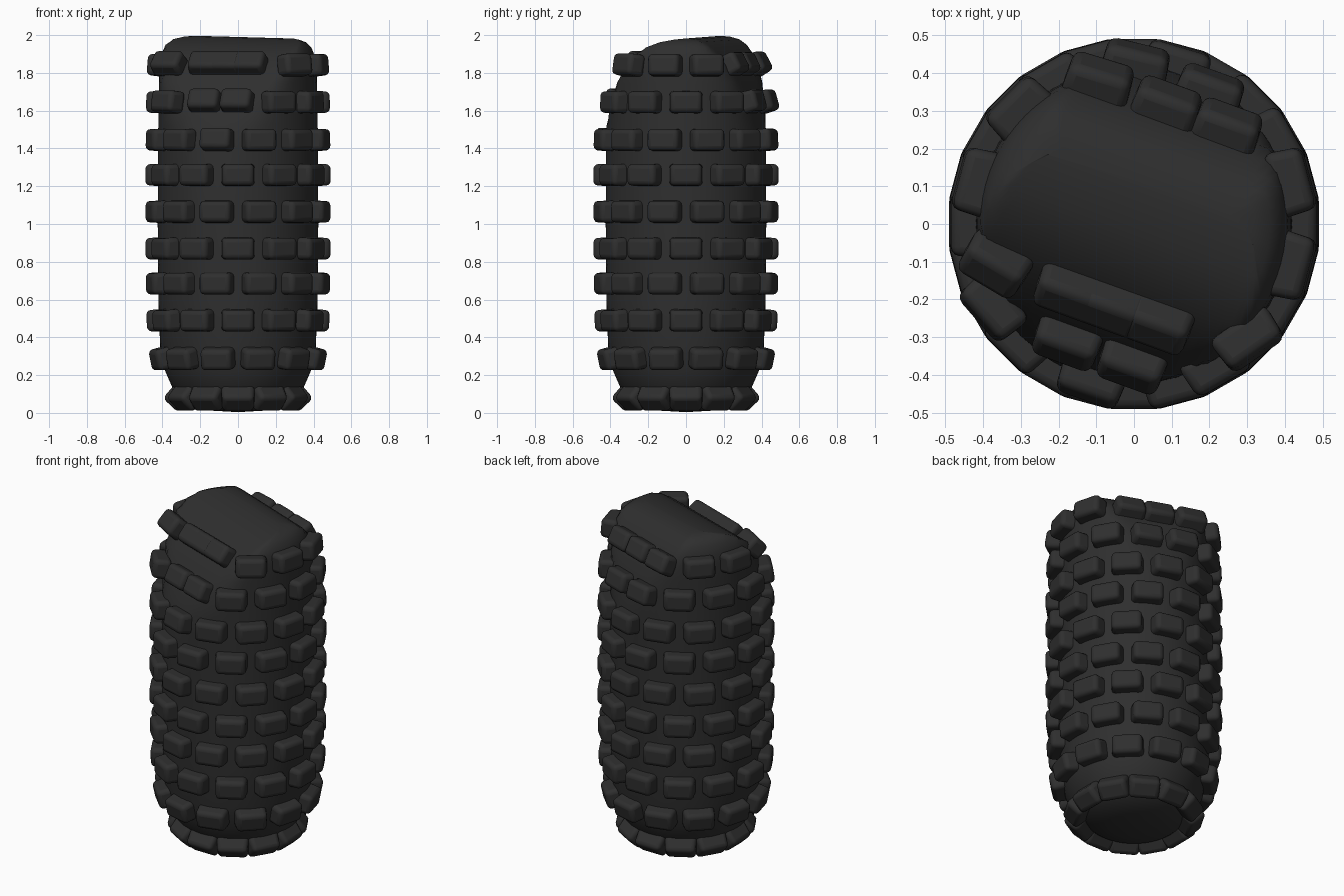
import bpy, bmesh, math
from mathutils import Vector, Matrix

if "Cube" in bpy.data.objects:
    bpy.data.objects.remove(bpy.data.objects["Cube"], do_unlink=True)

mat = bpy.data.materials.new("charcoal rubber")
COL = (0.028, 0.028, 0.028, 1)
mat.diffuse_color = COL
mat.use_nodes = True
bsdf = mat.node_tree.nodes["Principled BSDF"]
bsdf.inputs["Base Color"].default_value = COL
bsdf.inputs["Roughness"].default_value = 0.8

# the flattened crown is turned by this angle about z
TURN = math.radians(-20)
D = Vector((math.cos(TURN), math.sin(TURN), 0))     # along the crown ridge
N = Vector((-math.sin(TURN), math.cos(TURN), 0))    # across the crown ridge

# height, radius, front limit and back limit across the ridge
PROFILE = [
    (0.005, 0.02, -1, 1), (0.012, 0.14, -1, 1), (0.04, 0.25, -1, 1),
    (0.085, 0.31, -1, 1), (0.14, 0.35, -1, 1), (0.22, 0.385, -1, 1),
    (0.35, 0.412, -1, 1), (0.60, 0.422, -1, 1), (1.00, 0.425, -1, 1),
    (1.40, 0.424, -0.424, 0.424), (1.52, 0.422, -0.395, 0.412),
    (1.64, 0.42, -0.34, 0.385), (1.75, 0.418, -0.28, 0.35),
    (1.84, 0.415, -0.215, 0.31), (1.90, 0.407, -0.16, 0.275),
    (1.95, 0.388, -0.09, 0.235), (1.98, 0.36, -0.02, 0.195),
    (1.995, 0.32, 0.05, 0.15), (2.0, 0.28, 0.095, 0.11)]


def section(z):
    """Radius and limits at a height."""
    for a, b in zip(PROFILE, PROFILE[1:]):
        if z <= b[0]:
            k = max(0, (z - a[0]) / (b[0] - a[0]))
            return [a[i] + k * (b[i] - a[i]) for i in (1, 2, 3)]
    return PROFILE[-1][1:]


def surface(ang, z):
    """Point where a horizontal ray from the axis meets the body."""
    r, lo, hi = section(z)
    d = Vector((math.cos(ang), math.sin(ang), 0))
    c = d.dot(N)
    if c > 0.01:
        r = min(r, hi / c)
    elif c < -0.01:
        r = min(r, lo / c)
    return d * r + Vector((0, 0, z))


def finish(bm, name, angle):
    bmesh.ops.recalc_face_normals(bm, faces=bm.faces)
    me = bpy.data.meshes.new(name)
    bm.to_mesh(me)
    bm.free()
    me.materials.append(mat)
    ob = bpy.data.objects.new(name, me)
    bpy.context.collection.objects.link(ob)
    bpy.ops.object.select_all(action='DESELECT')
    ob.select_set(True)
    bpy.context.view_layer.objects.active = ob
    bpy.ops.object.shade_smooth_by_angle(angle=math.radians(angle))
    return ob


# body: lofted rings, clipped by the two crown flats
SEG = 72
bm = bmesh.new()
rings = []
for z, r, lo, hi in PROFILE:
    ring = []
    for i in range(SEG):
        t = 2 * math.pi * i / SEG
        u = r * math.cos(t)
        v = min(max(r * math.sin(t), lo), hi)
        tilt = 0.022 * (u + 0.42) / 0.84 * max(0, (z - 1.8) / 0.2)
        ring.append(bm.verts.new(D * u + N * v + Vector((0, 0, z - tilt))))
    rings.append(ring)
for a, b in zip(rings, rings[1:]):
    for i in range(SEG):
        j = (i + 1) % SEG
        bm.faces.new((a[i], a[j], b[j], b[i]))
bm.faces.new(rings[0][::-1])
bm.faces.new(rings[-1])
finish(bm, "body", 50)

# rows of rounded studs, every other row shifted by half a step
ROWS = [0.088, 0.29, 0.49, 0.685, 0.87, 1.065, 1.26, 1.445, 1.645, 1.84]
COUNT = 12
STEP = 2 * math.pi / COUNT
HALF_W, HALF_H, INNER, OUTER = 0.09, 0.06, -0.035, 0.066


def add_stud(bm, ang, z):
    e, h = 0.14, 0.05
    p = surface(ang, z)
    side = (surface(ang + e, z) - surface(ang - e, z)).normalized()
    up = surface(ang, z + h) - surface(ang, z - h)
    up = (up - side * up.dot(side)).normalized()
    out = side.cross(up)
    frame = Matrix((side, up, out)).transposed()
    cube = bmesh.ops.create_cube(bm, size=2)["verts"]
    for v in cube:
        top = v.co.z > 0
        s = 0.93 if top else 1.0
        v.co = p + frame @ Vector((v.co.x * HALF_W * s, v.co.y * HALF_H * s,
                                   OUTER if top else INNER))


for n, z in enumerate(ROWS):
    bm = bmesh.new()
    for i in range(COUNT):
        add_stud(bm, (i + 0.5 * (n % 2)) * STEP, z)
    ob = finish(bm, "stud_row_%d" % (n + 1), 40)
    bev = ob.modifiers.new("rounding", 'BEVEL')
    bev.width = 0.024
    bev.segments = 3
    bev.limit_method = 'NONE'
    # smoothing has to act after the rounding
    bpy.ops.object.modifier_move_to_index(modifier="rounding", index=0)
    bpy.ops.object.modifier_apply(modifier="rounding")
    bpy.ops.object.shade_smooth_by_angle(angle=math.radians(40))
